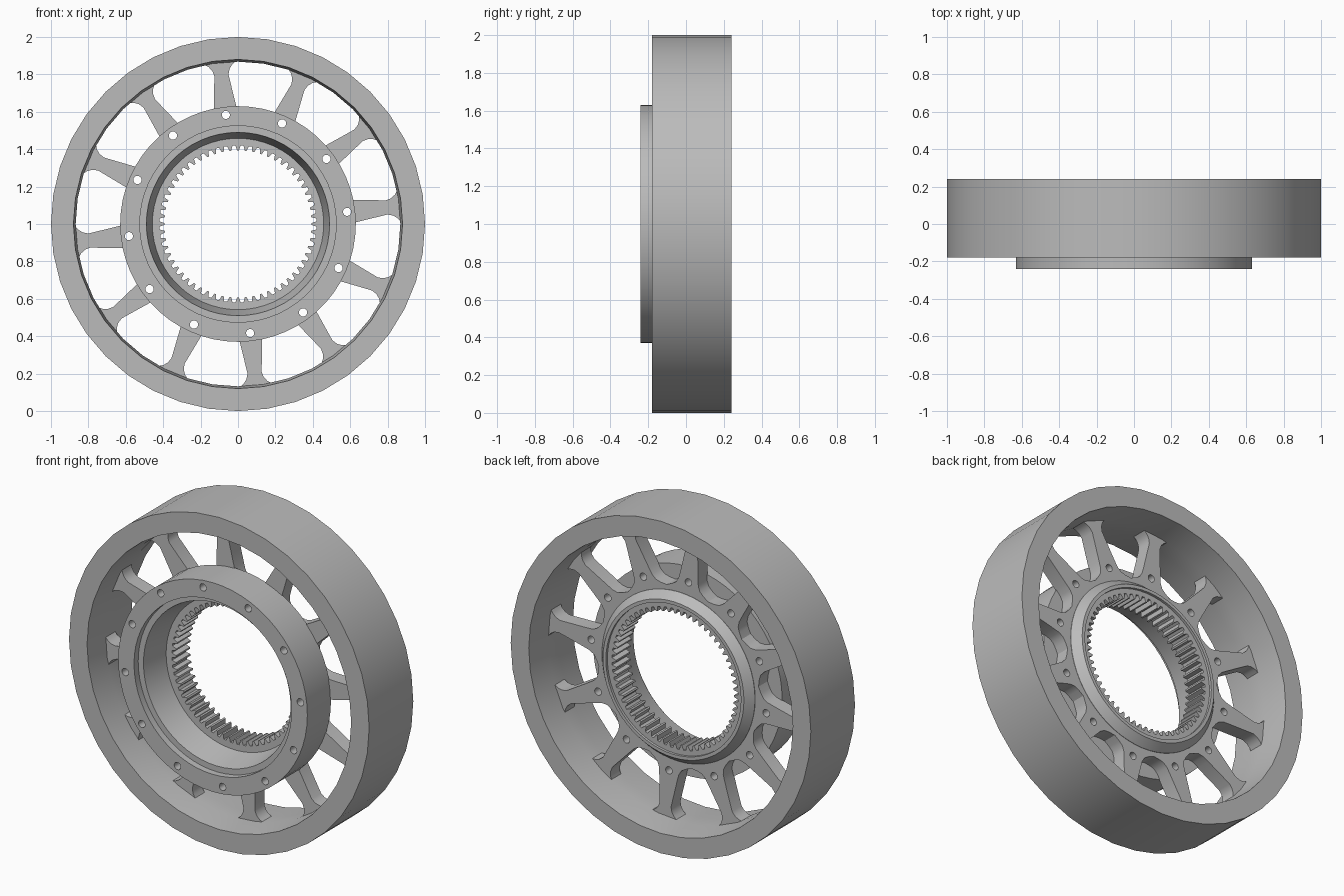
import bpy, bmesh, math

SPOKES = 12
PHASE = math.radians(6.35)
TEETH = 60

if "Cube" in bpy.data.objects:
    bpy.data.objects.remove(bpy.data.objects["Cube"], do_unlink=True)

grey = bpy.data.materials.new("cast grey metal")
grey.use_nodes = True
colour = (0.5, 0.5, 0.5, 1)
grey.diffuse_color = colour
grey.node_tree.nodes["Principled BSDF"].inputs["Base Color"].default_value = colour


def point(r, a, y):
    return (r * math.cos(a), y, 1 + r * math.sin(a))


def finish(name, bm, smooth=True):
    bmesh.ops.remove_doubles(bm, verts=bm.verts, dist=0.0002)
    bmesh.ops.recalc_face_normals(bm, faces=bm.faces)
    mesh = bpy.data.meshes.new(name)
    bm.to_mesh(mesh)
    bm.free()
    mesh.materials.append(grey)
    obj = bpy.data.objects.new(name, mesh)
    bpy.context.collection.objects.link(obj)
    return obj


def skin(name, rings):
    """Closed ring-shaped solid through loops of equal length."""
    bm = bmesh.new()
    loops = [[bm.verts.new(p) for p in ring] for ring in rings]
    n = len(loops[0])
    for k, a in enumerate(loops):
        b = loops[(k + 1) % len(loops)]
        for i in range(n):
            j = (i + 1) % n
            bm.faces.new((a[i], a[j], b[j], b[i]))
    return finish(name, bm)


def lathe(name, profile, sides):
    turn = math.tau / sides
    return skin(name, [[point(r, i * turn, y) for i in range(sides)]
                       for r, y in profile])


def smooth(obj, degrees=30):
    bpy.ops.object.select_all(action="DESELECT")
    obj.select_set(True)
    bpy.context.view_layer.objects.active = obj
    bpy.ops.object.shade_smooth_by_angle(angle=math.radians(degrees))


# Outer rim with a shallow inner ridge at the spokes
rim = lathe("rim", [(1, -0.18), (1, 0.24), (0.88, 0.24), (0.868, 0.07),
                    (0.868, -0.02), (0.88, -0.18)], 40)

# Hub: thick bolt flange, stepped conical bore, rear collar
hub = lathe("hub", [(0.63, -0.24), (0.63, -0.015), (0.51, -0.015),
                    (0.51, 0.072), (0.47, 0.12), (0.45, 0.12),
                    (0.45, -0.03), (0.458, -0.03), (0.49, -0.2),
                    (0.525, -0.2), (0.525, -0.24)], 60)

# Internal ring gear
tooth = [(-0.32, 0.42), (-0.12, 0.393), (0.12, 0.393), (0.32, 0.42)]
inner = [((t + f) * math.tau / TEETH, r) for t in range(TEETH) for f, r in tooth]


def gear_loop(y, radius=None):
    return [point(radius or r, a, y) for a, r in inner]


ring_gear = skin("ring_gear", [gear_loop(-0.03), gear_loop(0.105),
                               gear_loop(0.105, 0.456), gear_loop(-0.03, 0.456)])

# Spoked plate: half outline of one spoke (radial, sideways), mirrored and repeated
half = [(0.91, 0.09), (0.868, 0.088), (0.852, 0.064), (0.83, 0.047),
        (0.8, 0.038), (0.63, 0.06), (0.59, 0.066), (0.56, 0.08),
        (0.54, 0.105), (0.52, 0.1393), (0.465, 0.1246)]
outline = half[::-1] + [(u, -v) for u, v in half]
bm = bmesh.new()
for s in range(SPOKES):
    a = PHASE + s * math.tau / SPOKES
    polar = [(math.hypot(u, v), a + math.atan2(v, u)) for u, v in outline]
    front, back = ([bm.verts.new(point(r, t, y)) for r, t in polar]
                   for y in (-0.02, 0.07))
    bm.faces.new(front)
    bm.faces.new(back[::-1])
    for i in range(len(front)):
        j = (i + 1) % len(front)
        # neighbouring sectors join here, so their shared sides stay open
        if {i, j} not in ({0, 1}, {len(front) - 2, len(front) - 1}):
            bm.faces.new((front[i], back[i], back[j], front[j]))
spokes = finish("spokes", bm)

# Bolt holes through flange and spoke feet
bm = bmesh.new()
for s in range(SPOKES):
    a = PHASE + s * math.tau / SPOKES
    loops = []
    for y in (-0.4, 0.4):
        cx, _, cz = point(0.587, a, y)
        loops.append([bm.verts.new((cx + 0.022 * math.cos(t * math.tau / 16), y,
                                    cz + 0.022 * math.sin(t * math.tau / 16)))
                      for t in range(16)])
    lo, hi = loops
    bm.faces.new(lo)
    bm.faces.new(hi[::-1])
    for i in range(16):
        j = (i + 1) % 16
        bm.faces.new((lo[i], lo[j], hi[j], hi[i]))
cutter = finish("hole_cutter", bm)
cutter.hide_render = True

for obj in (hub, spokes):
    mod = obj.modifiers.new("bolt holes", "BOOLEAN")
    mod.operation = "DIFFERENCE"
    mod.solver = "EXACT"
    mod.object = cutter
    bpy.context.view_layer.objects.active = obj
    bpy.ops.object.modifier_apply(modifier=mod.name)
bpy.data.objects.remove(cutter, do_unlink=True)

for obj in (rim, hub, ring_gear, spokes):
    smooth(obj)
